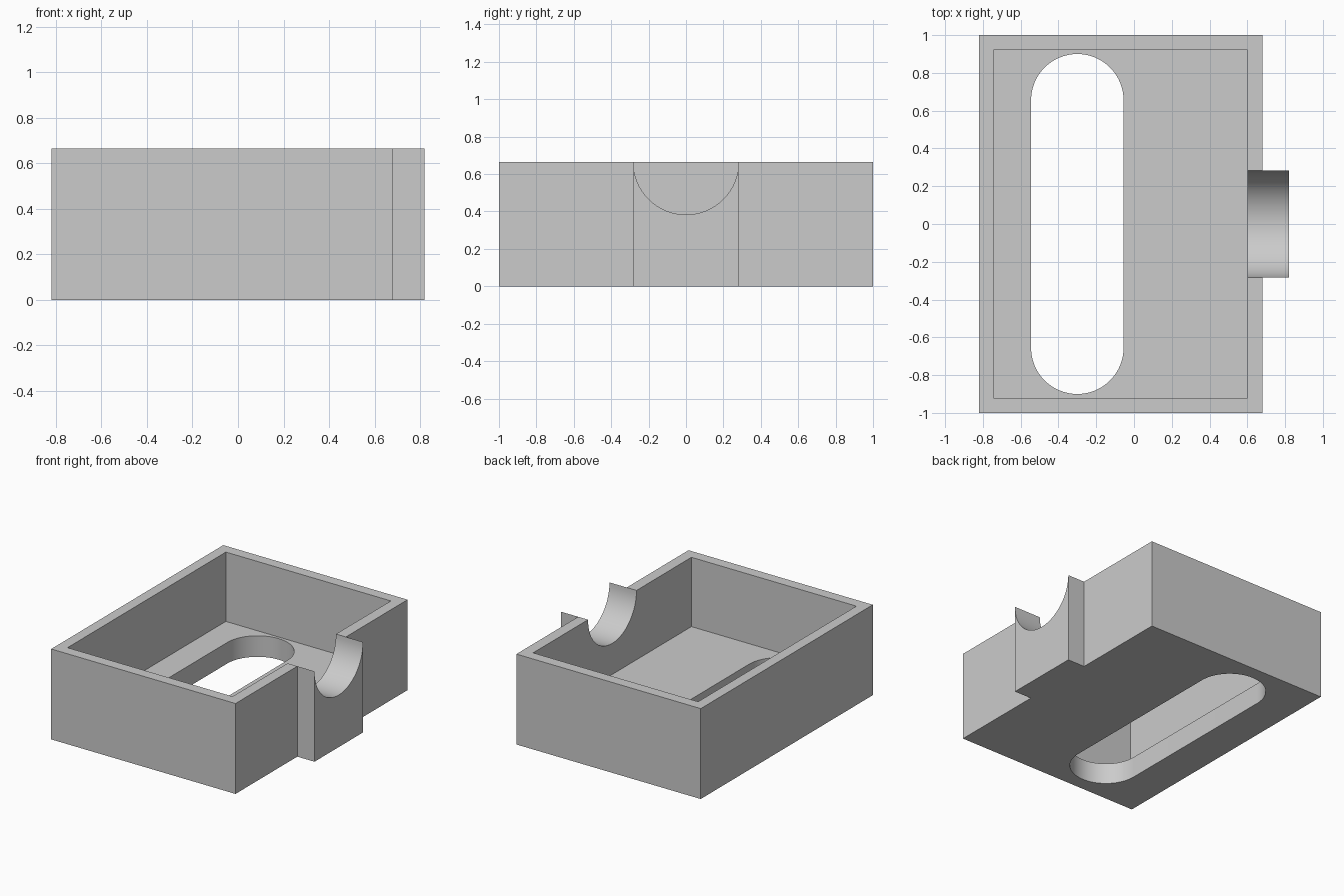
import bpy
import bmesh
import math
from mathutils import Vector

if "Cube" in bpy.data.objects:
    bpy.data.objects.remove(bpy.data.objects["Cube"], do_unlink=True)

HEIGHT, FLOOR = 0.665, 0.155
LEFT, RIGHT, HALF = -0.82, 0.68, 1.0
BOSS_END, GROOVE_R = 0.82, 0.282
SLOT_X, SLOT_R, SLOT_Y = -0.30, 0.245, 0.655

grey = bpy.data.materials.new("plain grey")
grey.use_nodes = True
grey.diffuse_color = (0.6, 0.6, 0.6, 1)
grey.node_tree.nodes["Principled BSDF"].inputs["Base Color"].default_value = (0.6, 0.6, 0.6, 1)


def arc(cx, cy, r, start, end, steps=32):
    angles = [math.radians(start + (end - start) * i / steps) for i in range(steps + 1)]
    return [(cx + r * math.cos(a), cy + r * math.sin(a)) for a in angles]


def rect(x0, x1, y):
    return [(x0, -y), (x1, -y), (x1, y), (x0, y)]


def prism(name, outline, low, high, axis="z"):
    """Extrude an outline: (x, y) along z, or (y, z) along x."""
    def place(p, d):
        return Vector((p[0], p[1], d)) if axis == "z" else Vector((d, p[0], p[1]))
    bm = bmesh.new()
    face = bm.faces.new([bm.verts.new(place(p, low)) for p in outline])
    new = bmesh.ops.extrude_face_region(bm, geom=[face])["geom"]
    move = place((0, 0), high - low)
    bmesh.ops.translate(bm, vec=move, verts=[v for v in new if isinstance(v, bmesh.types.BMVert)])
    bmesh.ops.recalc_face_normals(bm, faces=bm.faces)
    mesh = bpy.data.meshes.new(name)
    bm.to_mesh(mesh)
    bm.free()
    mesh.materials.append(grey)
    obj = bpy.data.objects.new(name, mesh)
    bpy.context.collection.objects.link(obj)
    return obj


def activate(obj):
    bpy.ops.object.select_all(action="DESELECT")
    obj.select_set(True)
    bpy.context.view_layer.objects.active = obj


# Open tray with a floor slot and a notched side wall
tray = prism("tray", rect(LEFT, RIGHT, HALF), 0, HEIGHT)
slot_outline = (arc(SLOT_X, SLOT_Y, SLOT_R, 0, 180)
                + arc(SLOT_X, -SLOT_Y, SLOT_R, 180, 360))
cutters = [
    prism("cavity_cutter", rect(LEFT + 0.077, RIGHT - 0.08, HALF - 0.08), FLOOR, 1),
    prism("slot_cutter", slot_outline, -0.1, FLOOR + 0.1),
    prism("groove_cutter", arc(0, HEIGHT, GROOVE_R, 180, 360)
          + [(GROOVE_R, 1), (-GROOVE_R, 1)], 0.5, 1, "x"),
]
activate(tray)
for cutter in cutters:
    cutter.hide_render = True
    cut = tray.modifiers.new(cutter.name, "BOOLEAN")
    cut.operation = "DIFFERENCE"
    cut.solver = "EXACT"
    cut.object = cutter
    bpy.ops.object.modifier_apply(modifier=cut.name)
    bpy.data.objects.remove(cutter, do_unlink=True)

# Cradle block outside the wall, continuing the half-round groove
cradle = prism("cradle_block", [(-GROOVE_R, 0), (GROOVE_R, 0)]
               + arc(0, HEIGHT, GROOVE_R, 360, 180), RIGHT, BOSS_END, "x")

for part in (tray, cradle):
    activate(part)
    bpy.ops.object.shade_smooth_by_angle(angle=math.radians(30))
